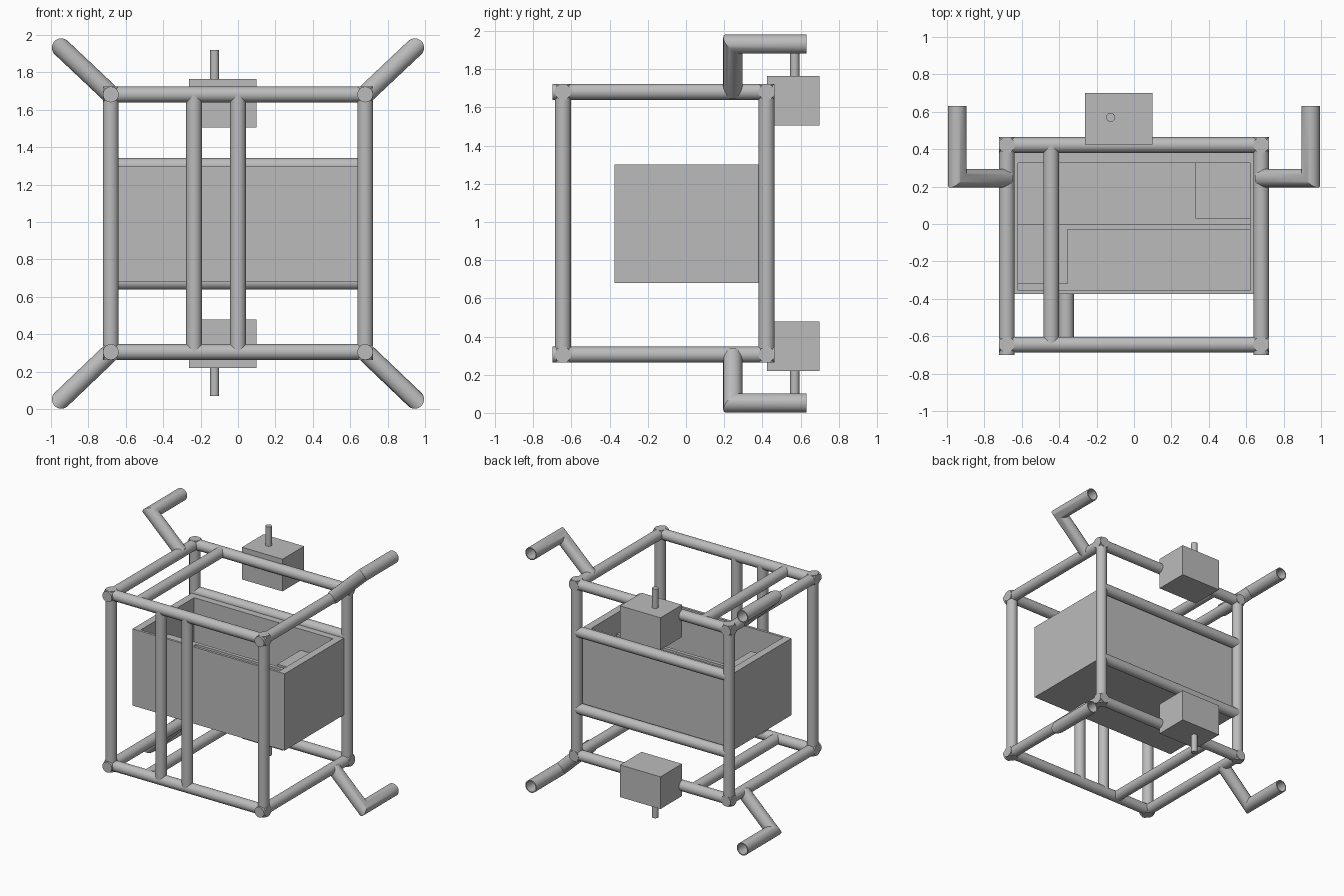
import bpy, bmesh, math
from mathutils import Vector

cube = bpy.data.objects.get("Cube")
if cube:
    bpy.data.objects.remove(cube, do_unlink=True)

grey = bpy.data.materials.new("plain grey")
grey.use_nodes = True
grey.diffuse_color = (0.5, 0.5, 0.5, 1)
grey.node_tree.nodes["Principled BSDF"].inputs["Base Color"].default_value = (0.5, 0.5, 0.5, 1)

SIDES = 32


def finish(bm, name, smooth=False):
    bmesh.ops.recalc_face_normals(bm, faces=bm.faces)
    mesh = bpy.data.meshes.new(name)
    bm.to_mesh(mesh)
    bm.free()
    mesh.materials.append(grey)
    obj = bpy.data.objects.new(name, mesh)
    bpy.context.scene.collection.objects.link(obj)
    if smooth:
        bpy.ops.object.select_all(action='DESELECT')
        obj.select_set(True)
        bpy.context.view_layer.objects.active = obj
        bpy.ops.object.shade_smooth_by_angle(angle=math.radians(30))
    return obj


def add_box(bm, lo, hi):
    lo, hi = Vector(lo), Vector(hi)
    verts = bmesh.ops.create_cube(bm, size=1)["verts"]
    for v in verts:
        v.co = (lo + hi) / 2 + v.co * (hi - lo)


def rings(bm, pts, radius):
    """Circles swept along a path, mitred at the bends."""
    dirs = [(b - a).normalized() for a, b in zip(pts, pts[1:])]
    rot = dirs[0].to_track_quat('Z', 'Y')
    ring = []
    for i in range(SIDES):
        a = math.tau * i / SIDES
        ring.append(pts[0] + rot @ Vector((radius * math.cos(a), radius * math.sin(a), 0)))
    out = [[bm.verts.new(c) for c in ring]]
    for k, d in enumerate(dirs):
        end = pts[k + 1]
        n = d + dirs[k + 1] if k + 1 < len(dirs) else d
        ring = [c + d * ((end - c).dot(n) / d.dot(n)) for c in ring]
        out.append([bm.verts.new(c) for c in ring])
    return out


def tube(name, pts, radius=0.042, inner=0):
    pts = [Vector(p) for p in pts]
    bm = bmesh.new()
    loops = rings(bm, pts, radius)
    if inner:
        loops += rings(bm, pts, inner)[::-1]
        loops.append(loops[0])
    else:
        bm.faces.new(loops[0])
        bm.faces.new(loops[-1])
    for a, b in zip(loops, loops[1:]):
        for i in range(SIDES):
            j = (i + 1) % SIDES
            bm.faces.new((a[i], a[j], b[j], b[i]))
    return finish(bm, name, True)


# Main frame dimensions
X, FRONT, BACK, LOW, HIGH, R = 0.68, -0.645, 0.422, 0.305, 1.682, 0.042

# Corner posts and side rails
for side, sx in (("left", X), ("right", -X)):
    for end, y in (("front", FRONT), ("back", BACK)):
        tube(f"{end}_{side}_post", [(sx, y, LOW - R), (sx, y, HIGH + R)])
    for level, z in (("lower", LOW), ("upper", HIGH)):
        tube(f"{level}_{side}_rail", [(sx, -0.70, z), (sx, BACK + R, z)])

# Front and back rails
for level, z in (("lower", LOW), ("upper", HIGH)):
    for end, y in (("front", FRONT), ("back", BACK)):
        tube(f"{level}_{end}_rail", [(-X - R, y, z), (X + R, y, z)])

# Rails that carry the tray
for level, z in (("lower", 0.68), ("upper", 1.30)):
    tube(f"{level}_tray_rail", [(-X, BACK, z), (X, BACK, z)])

# Front uprights and cross beams
for name, x in (("right_upright", -0.235), ("centre_upright", 0.0)):
    tube(name, [(x, FRONT, LOW), (x, FRONT, HIGH)])
tube("upper_cross_beam", [(-0.443, FRONT, HIGH), (-0.443, BACK, HIGH)])
tube("lower_cross_beam", [(-0.363, FRONT, LOW), (-0.363, BACK, LOW)])

# Bent hollow arms
for side, s in (("left", 1), ("right", -1)):
    for level, z, tip in (("lower", LOW, 0.052), ("upper", HIGH, 1.932)):
        tube(f"{level}_{side}_arm",
             [(s * X, 0.245, z), (s * 0.945, 0.245, tip), (s * 0.945, 0.63, tip)],
             radius=0.05, inner=0.042)

# Motors with their shafts
for level, lo, hi, z0, z1 in (("lower", 0.22, 0.48, 0.07, 0.25),
                              ("upper", 1.505, 1.765, 1.74, 1.92)):
    bm = bmesh.new()
    add_box(bm, (-0.262, 0.425, lo), (0.10, 0.70, hi))
    finish(bm, f"{level}_motor")
    tube(f"{level}_shaft", [(-0.125, 0.57, z0), (-0.125, 0.57, z1)], radius=0.024)

# Open tray: floor, walls, low divider and two corner blocks
TOP, BASE, IN, FLOOR, SHELF = 1.30, 0.68, 0.62, 0.72, 1.13
parts = {
    "tray_floor": ((-X, -0.375, BASE), (X, 0.38, FLOOR)),
    "tray_front_wall": ((-X, -0.375, FLOOR), (X, -0.355, TOP)),
    "tray_back_wall": ((-X, 0.325, FLOOR), (X, 0.38, TOP)),
    "tray_left_wall": ((IN, -0.355, FLOOR), (X, 0.325, TOP)),
    "tray_right_wall": ((-X, -0.355, FLOOR), (-IN, 0.325, TOP)),
    "tray_divider": ((-IN, -0.03, FLOOR), (IN, 0.0, SHELF)),
    "tray_left_block": ((0.33, 0.03, FLOOR), (IN, 0.325, SHELF)),
    "tray_right_block": ((-IN, -0.32, FLOOR), (-0.355, -0.03, SHELF)),
}
for name, (lo, hi) in parts.items():
    bm = bmesh.new()
    add_box(bm, lo, hi)
    finish(bm, name)
